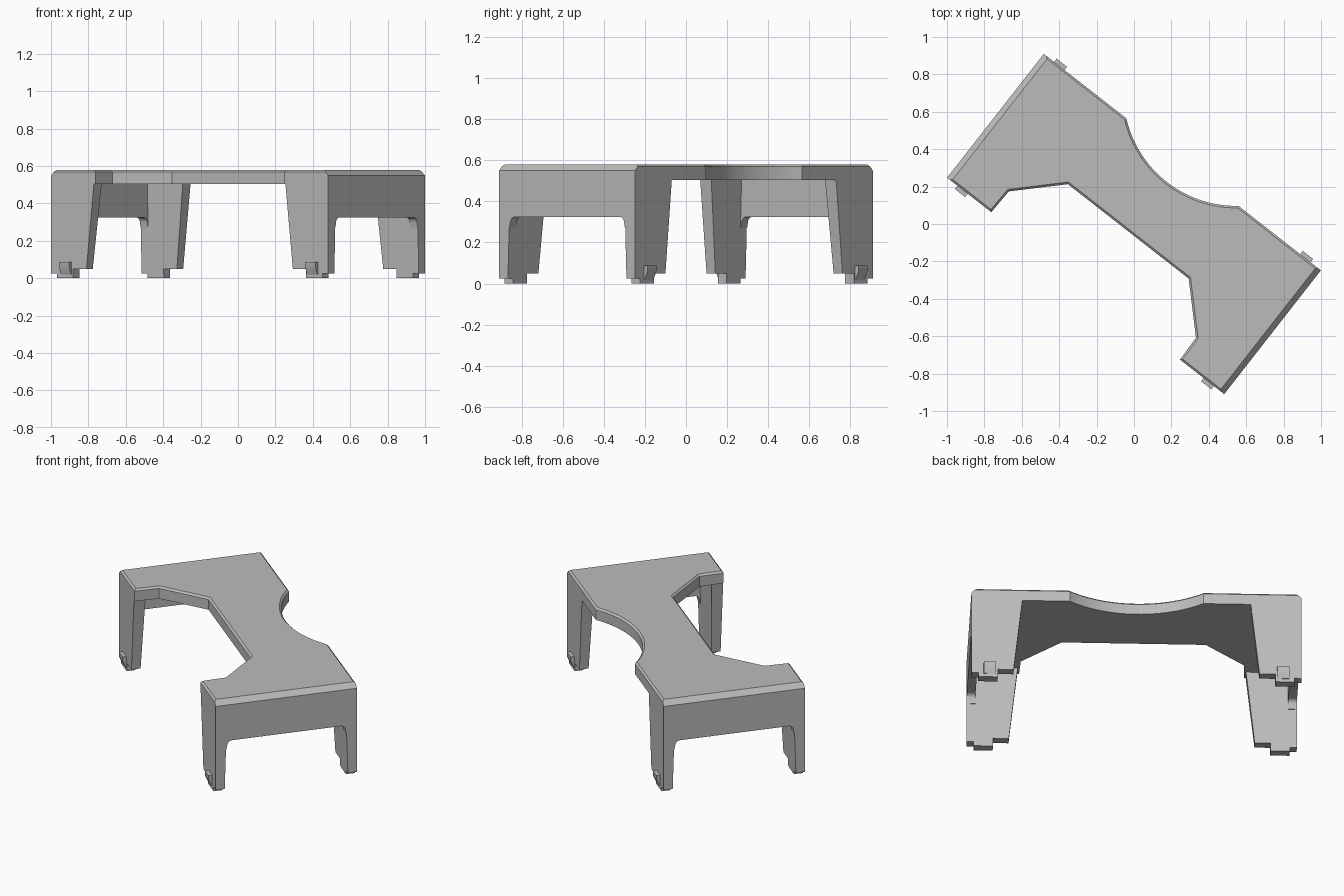
import bpy, bmesh, math
from mathutils import Matrix

cube = bpy.data.objects.get("Cube")
if cube:
    bpy.data.objects.remove(cube, do_unlink=True)

HALF_L, HALF_W, TOP, UNDER = 0.94, 0.42, 0.58, 0.505
TURN = Matrix.Rotation(math.radians(-38), 4, 'Z')

grey = bpy.data.materials.new("plain grey")
grey.use_nodes = True
grey.diffuse_color = (0.5, 0.5, 0.5, 1)
grey.node_tree.nodes["Principled BSDF"].inputs["Base Color"].default_value = (0.5, 0.5, 0.5, 1)


def prism(points, to3d, start, end):
    """Extrude a 2D profile between two depths."""
    bm = bmesh.new()
    face = bm.faces.new([bm.verts.new(to3d(a, b, start)) for a, b in points])
    new = bmesh.ops.extrude_face_region(bm, geom=[face])["geom"]
    for v in new:
        if isinstance(v, bmesh.types.BMVert):
            i = "xyz".index({(1, 0, 0): "x", (0, 1, 0): "y", (0, 0, 1): "z"}[tuple(round(c) for c in to3d(0, 0, 1))])
            v.co[i] = end
    bmesh.ops.recalc_face_normals(bm, faces=bm.faces)
    return bm


def finish(bm, name):
    bmesh.ops.recalc_face_normals(bm, faces=bm.faces)
    bm.transform(TURN)
    mesh = bpy.data.meshes.new(name)
    bm.to_mesh(mesh)
    bm.free()
    mesh.materials.append(grey)
    ob = bpy.data.objects.new(name, mesh)
    bpy.context.collection.objects.link(ob)
    bpy.ops.object.select_all(action='DESELECT')
    ob.select_set(True)
    bpy.context.view_layer.objects.active = ob
    bpy.ops.object.shade_smooth_by_angle(angle=math.radians(25))


# Table top: waisted front, circular scoop at the back
chord, sag = 0.38, 0.135
radius = (chord ** 2 + sag ** 2) / (2 * sag)
sweep = math.asin(chord / radius)
cy = HALF_W - sag + radius
scoop = []
for i in range(25):
    a = sweep * (1 - i / 12)
    scoop.append((radius * math.sin(a), cy - radius * math.cos(a)))
front = [(-HALF_L, -HALF_W), (-0.64, -HALF_W), (-0.635, -0.275), (-0.41, -0.05)]
outline = front + [(-x, y) for x, y in reversed(front)] + [(HALF_L, HALF_W)] + scoop + [(-HALF_L, HALF_W)]
bm = prism(outline, lambda a, b, d: (a, b, d), UNDER, TOP)
rim = [e for e in bm.edges if all(v.co.z > TOP - 0.001 for v in e.verts)
       and not all(abs(v.co.x) > HALF_L - 0.001 for v in e.verts)]
bmesh.ops.bevel(bm, geom=rim, offset=0.011, offset_type='OFFSET', segments=1, affect='EDGES')
# Wider chamfer on both short ends
for s in (-1, 1):
    bmesh.ops.bisect_plane(bm, geom=bm.verts[:] + bm.edges[:] + bm.faces[:],
                           plane_co=(s * (HALF_L - 0.03), 0, TOP), plane_no=(s, 0, 1), clear_outer=True)
    bmesh.ops.holes_fill(bm, edges=[e for e in bm.edges if e.is_boundary])
finish(bm, "table_top")

# End aprons with rounded inner corners
r, inner = 0.03, 0.352
corner = [(inner - r + r * math.cos(t * math.pi / 12), 0.325 - r + r * math.sin(t * math.pi / 12))
          for t in range(7)]
half = [(0.37, UNDER), (0.37, 0.27), (0.357, 0.27)] + corner
apron = half + [(-y, z) for y, z in reversed(half)]
leg = [(HALF_L, UNDER), (HALF_L, 0.025), (0.9, 0.025), (0.9, 0), (0.79, 0),
       (0.79, 0.05), (0.70, 0.05), (0.65, UNDER)]
tab = [(HALF_W - 0.01, 0.02), (HALF_W + 0.004, 0.02), (HALF_W + 0.022, 0.06),
       (HALF_W + 0.022, 0.088), (HALF_W - 0.01, 0.088)]

for s, end in ((-1, "right"), (1, "left")):
    finish(prism(apron, lambda a, b, d: (d, a, b), s * 0.89, s * HALF_L), end + "_apron")
    for t, side in ((-1, "front"), (1, "back")):
        # Tapered panel leg with stepped foot
        bm = prism([(s * x, z) for x, z in leg], lambda a, b, d: (a, d, b), t * 0.36, t * HALF_W)
        for v in bm.verts:
            if abs(v.co.y) < 0.4:
                v.co.y = t * (0.367 - 0.03 * v.co.z)
        finish(bm, f"{end}_{side}_leg")
        # Small clip near the foot
        finish(prism([(t * y, z) for y, z in tab], lambda a, b, d: (d, a, b), s * 0.80, s * 0.87),
               f"{end}_{side}_clip")
